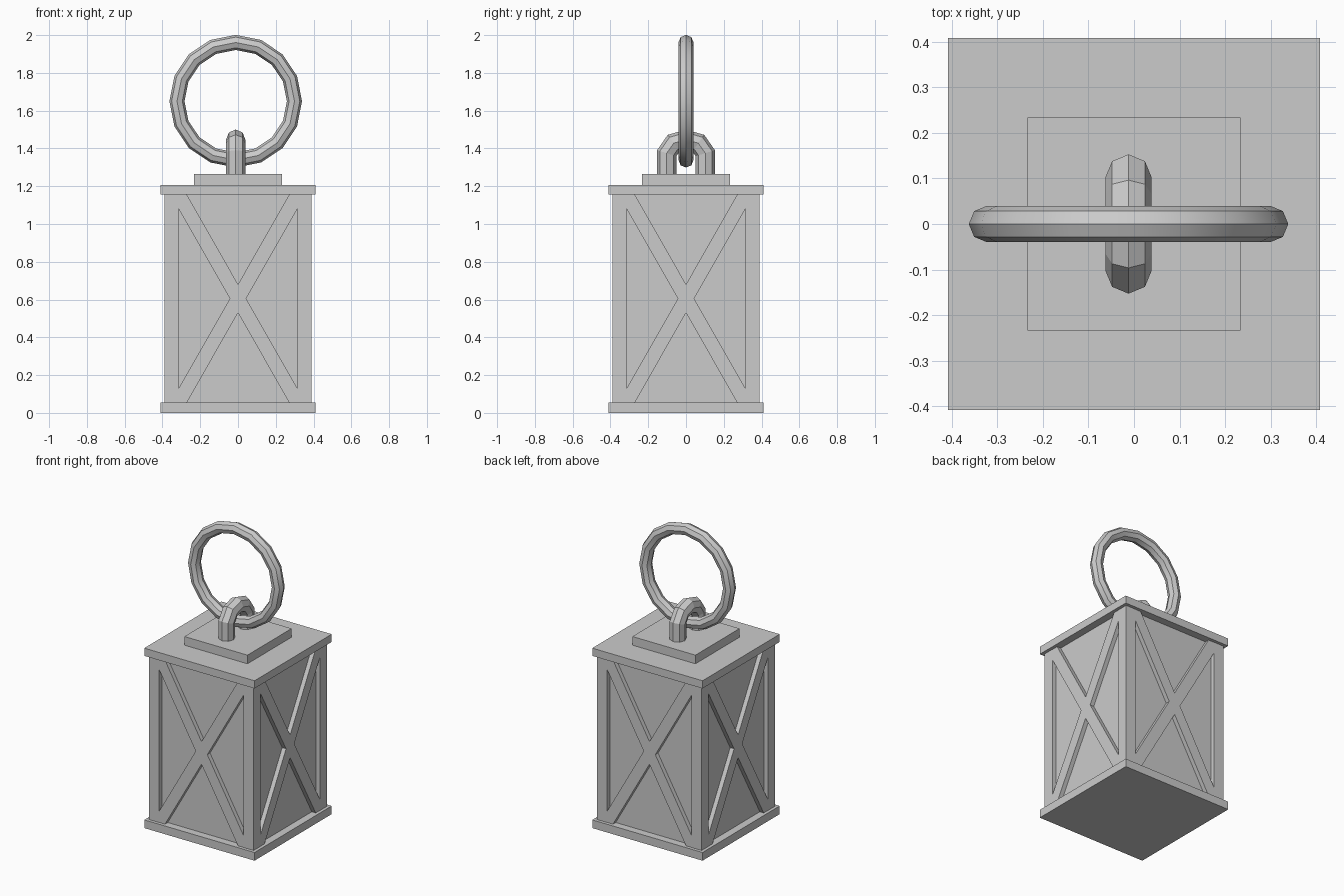
import bpy, bmesh, math
from mathutils import Vector, Matrix

if "Cube" in bpy.data.objects:
    bpy.data.objects.remove(bpy.data.objects["Cube"])


def add_mesh(name, bm):
    bmesh.ops.recalc_face_normals(bm, faces=bm.faces)
    me = bpy.data.meshes.new(name)
    bm.to_mesh(me)
    bm.free()
    ob = bpy.data.objects.new(name, me)
    bpy.context.collection.objects.link(ob)
    return ob


def box(name, centre, size, rot=Matrix()):
    bm = bmesh.new()
    bmesh.ops.create_cube(bm, size=1, matrix=Matrix.Translation(centre) @ rot @ Matrix.Diagonal((*size, 1)))
    return add_mesh(name, bm)


def sweep(name, path, normals, side, radius, sides=8, closed=False):
    """Sweep a regular polygon along a path; each normal may be longer than 1 for a mitre."""
    bm = bmesh.new()
    rings = []
    for p, n in zip(path, normals):
        rings.append([bm.verts.new(p + radius * (n * math.cos(a) + side * math.sin(a)))
                      for a in (2 * math.pi * k / sides for k in range(sides))])
    pairs = list(zip(rings, rings[1:]))
    if closed:
        pairs.append((rings[-1], rings[0]))
    else:
        bm.faces.new(rings[0])
        bm.faces.new(rings[-1])
    for r, s in pairs:
        for k in range(sides):
            j = (k + 1) % sides
            bm.faces.new((r[k], r[j], s[j], s[k]))
    return add_mesh(name, bm)


BASE_TOP, ROOF_LOW, ROOF_TOP, CAP_TOP = 0.055, 1.155, 1.207, 1.265
OUT, INNER, PANEL = 0.388, 0.314, 0.358
mid = (BASE_TOP + ROOF_LOW) / 2

# base, roof and cap plates
box("base_plate", (0, 0, BASE_TOP / 2), (0.818, 0.818, BASE_TOP))
box("roof_plate", (0, 0, (ROOF_LOW + ROOF_TOP) / 2), (0.818, 0.818, ROOF_TOP - ROOF_LOW))
box("roof_cap", (0, 0, (ROOF_TOP + CAP_TOP) / 2), (0.468, 0.468, CAP_TOP - ROOF_TOP))

# recessed panels as one inner box
height = ROOF_LOW - BASE_TOP
box("inner_panels", (0, 0, mid), (2 * PANEL, 2 * PANEL, height))

# corner posts
for sx in (-1, 1):
    for sy in (-1, 1):
        c = (OUT + INNER) / 2
        box("corner_post", (sx * c, sy * c, mid), (OUT - INNER, OUT - INNER, height))

# crossed braces on all four sides
depth = OUT - 0.001 - PANEL
length = 2 * math.hypot(INNER, height / 2)
tilt = math.atan2(INNER, height / 2)
for i in range(4):
    turn = Matrix.Rotation(i * math.pi / 2, 4, 'Z')
    for s in (-1, 1):
        box("cross_brace", turn @ Vector((0, -(PANEL + depth / 2), 0)) + Vector((0, 0, mid)),
            (0.075, depth, length), turn @ Matrix.Rotation(s * tilt, 4, 'Y'))

# staple on the cap
CX = -0.012
half = [(0.102, 1.25), (0.102, 1.375), (0.065, 1.428)]
pts = half + [(0, 1.447)] + [(-y, z) for y, z in reversed(half)]
path = [Vector((CX, y, z)) for y, z in pts]
dirs = [(b - a).normalized() for a, b in zip(path, path[1:])]
normals = []
for i in range(len(path)):
    a, b = dirs[max(i - 1, 0)], dirs[min(i, len(dirs) - 1)]
    t = (a + b).normalized()
    normals.append(Vector((0, t.z, -t.y)) / t.dot(a))
sweep("staple", path, normals, Vector((1, 0, 0)), 0.051)

# carrying ring
N = 16
radial = [Vector((math.cos(a), 0, math.sin(a))) for a in (2 * math.pi * k / N for k in range(N))]
ring = sweep("carrying_ring", [Vector((CX, 0, 1.65)) + 0.311 * r for r in radial], radial,
             Vector((0, 1, 0)), 0.04, closed=True)
bpy.context.view_layer.objects.active = ring
ring.select_set(True)
bpy.ops.object.shade_smooth_by_angle(angle=math.radians(30))
